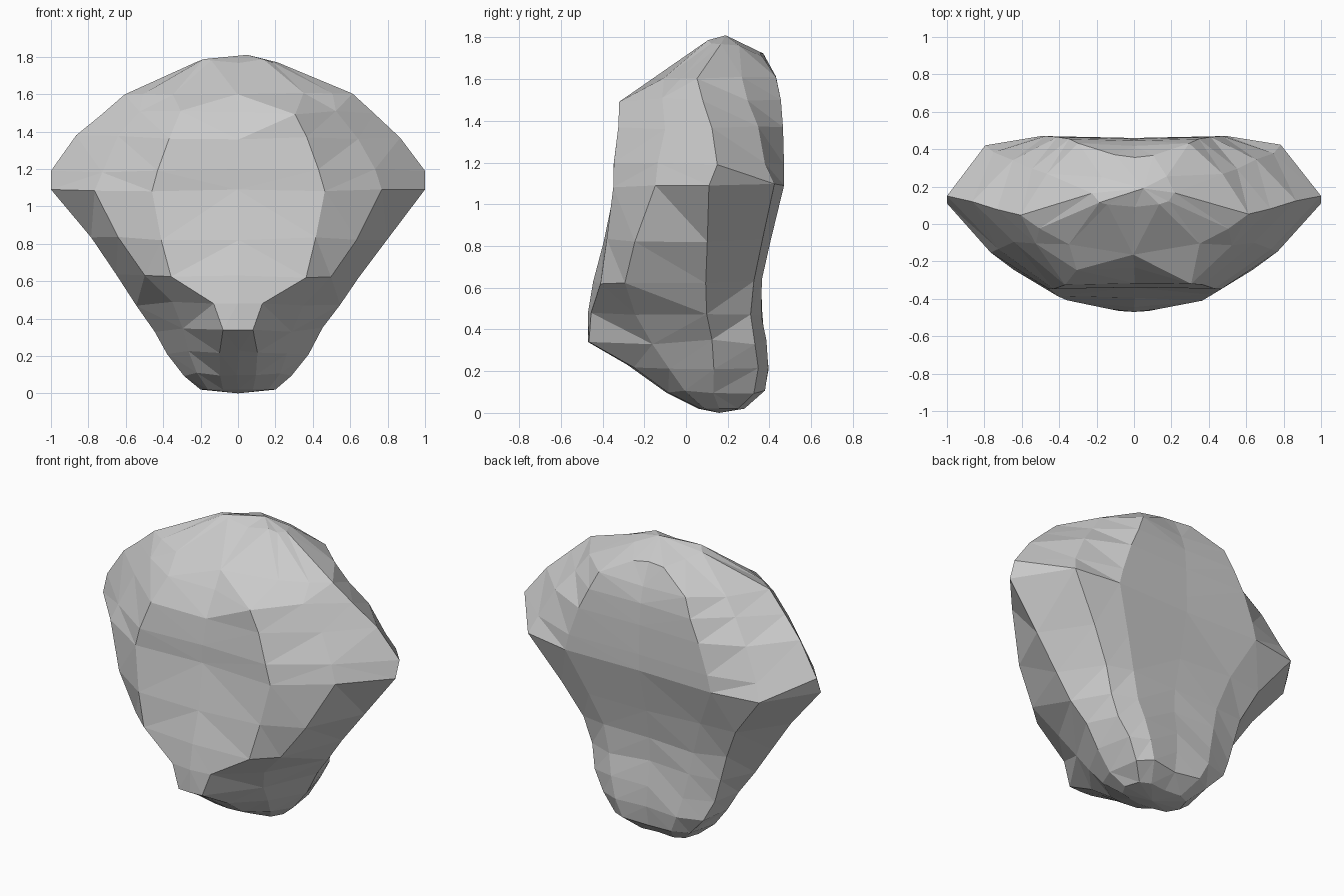
import bpy, bmesh, random

random.seed(4)

# Half cross-sections: z, front y, flank x/y, shoulder x/y, side x/y, back corner x/y, back y
SECTIONS = [
    (0.02, 0.06, .08, .07, .16, .09, .20, .16, .17, .25, .27),
    (0.10, -.09, .10, -.08, .22, -.01, .29, .13, .26, .33, .365),
    (0.22, -.28, .10, -.25, .26, -.08, .38, .13, .33, .345, .385),
    (0.34, -.47, .08, -.465, .29, -.16, .45, .12, .39, .325, .37),
    (0.48, -.47, .13, -.455, .35, -.24, .54, .10, .43, .315, .355),
    (0.63, -.445, .36, -.41, .50, -.29, .65, .09, .48, .32, .355),
    (0.83, -.40, .41, -.385, .64, -.25, .79, .10, .60, .365, .39),
    (1.09, -.34, .46, -.35, .77, -.15, 1.0, .11, .79, .42, .46),
    (1.19, -.34, .43, -.345, .73, -.13, 1.0, .15, .75, .38, .46),
    (1.37, -.32, .37, -.325, .64, -.10, .87, .12, .65, .34, .455),
    (1.50, -.23, .31, -.315, .52, -.11, .73, .08, .55, .30, .445),
    (1.60, -.165, .35, -.11, .50, -.02, .61, .05, .47, .27, .42),
    (1.775, .09, .14, .10, .18, .12, .22, .17, .17, .25, .36),
]


def ring(section):
    z, front, ax, ay, bx, by, cx, cy, dx, dy, back = section
    half = [(ax, ay), (bx, by), (cx, cy), (dx, dy), (dx * .63, back + .01)]
    left = [(-x, y) for x, y in half]
    if 1.45 < z < 1.55:
        left[0] = (-ax, front - .02)  # brow drops away on the left
    if .15 < z < .7:
        left[3] = (-dx - .03, dy)     # fuller lower left back
    pts = [(0, front)] + half + [(0, back)] + left[::-1]
    # the crown tilts down toward the back
    return [(x, y, z - (.35 * max(y - .19, 0) if z > 1.7 else 0)) for x, y in pts]


# Boulder skin: stacked rings closed by a base point and a peak
bm = bmesh.new()
rings = [[bm.verts.new(p) for p in ring(s)] for s in SECTIONS]
n = len(rings[0])
for low, high in zip(rings, rings[1:]):
    for i in range(n):
        k = (i + 1) % n
        bm.faces.new((low[i], low[k], high[k], high[i]))
base = bm.verts.new((0, .16, 0))
peak = bm.verts.new((.05, .19, 1.81))
for i in range(n):
    k = (i + 1) % n
    bm.faces.new((rings[0][k], rings[0][i], base))
    bm.faces.new((rings[-1][i], rings[-1][k], peak))

# Small irregularity, kept off the outermost points
for v in bm.verts:
    if abs(v.co.x) < .99 and abs(v.co.y) < .44 and .05 < v.co.z < 1.8:
        v.co.x += random.uniform(-.006, .006)
        v.co.y += random.uniform(-.006, .006)
        v.co.z += random.uniform(-.012, .012)

# Split into flat chipped facets
bmesh.ops.triangulate(bm, faces=bm.faces[:], quad_method='SHORT_EDGE')
bmesh.ops.recalc_face_normals(bm, faces=bm.faces[:])
mesh = bpy.data.meshes.new("boulder")
bm.to_mesh(mesh)
bm.free()
boulder = bpy.data.objects.new("boulder", mesh)
bpy.context.collection.objects.link(boulder)
